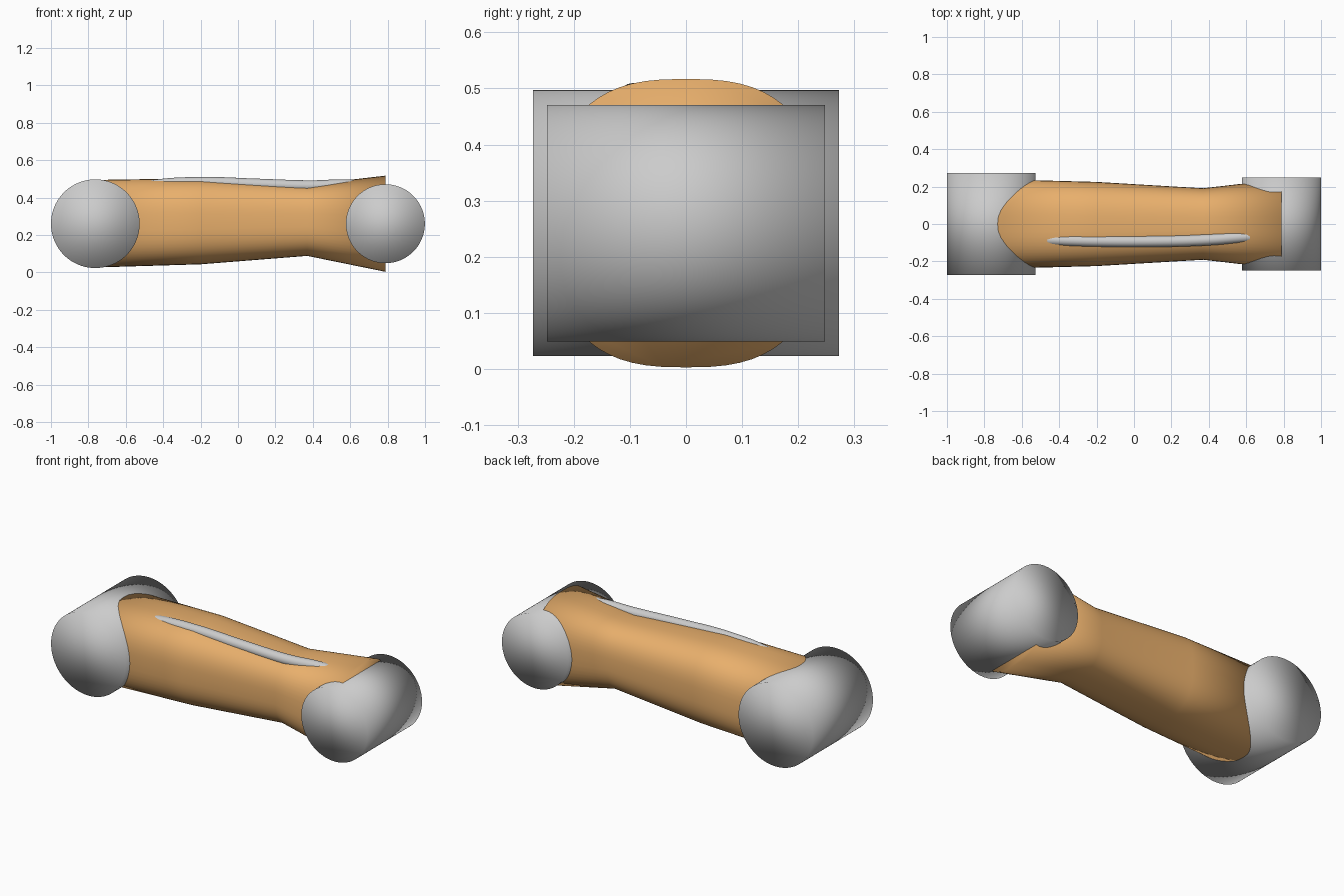
import bpy, bmesh, math

if "Cube" in bpy.data.objects:
    bpy.data.objects.remove(bpy.data.objects["Cube"])

# Orange paint for the arm shell
orange = bpy.data.materials.new("orange_paint")
orange.diffuse_color = (0.81, 0.43, 0.15, 1)
orange.use_nodes = True
orange.node_tree.nodes["Principled BSDF"].inputs["Base Color"].default_value = orange.diffuse_color


def smooth(mesh):
    for p in mesh.polygons:
        p.use_smooth = True


def joint(name, x, radius, half_width):
    bpy.ops.mesh.primitive_cylinder_add(vertices=96, radius=radius, depth=2 * half_width,
                                        location=(x, 0, 0.26), rotation=(math.pi / 2, 0, 0))
    ob = bpy.context.object
    ob.name = name
    smooth(ob.data)


def power(v, n):
    return math.copysign(abs(v) ** (2 / n), v)


def arm_shell(name, sections, n=2.7, sides=64):
    # Loft rounded-square sections along x
    bm = bmesh.new()
    rings = []
    for x, zc, hy, hz in sections:
        ring = []
        for i in range(sides):
            a = 2 * math.pi * i / sides
            ring.append(bm.verts.new((x, hy * power(math.cos(a), n), zc + hz * power(math.sin(a), n))))
        rings.append(ring)
    for r0, r1 in zip(rings, rings[1:]):
        for i in range(sides):
            j = (i + 1) % sides
            bm.faces.new((r0[i], r0[j], r1[j], r1[i]))
    bm.faces.new(rings[0])
    bm.faces.new(rings[-1])
    bmesh.ops.recalc_face_normals(bm, faces=bm.faces)
    mesh = bpy.data.meshes.new(name)
    bm.to_mesh(mesh)
    bm.free()
    smooth(mesh)
    mesh.materials.append(orange)
    bpy.context.collection.objects.link(bpy.data.objects.new(name, mesh))


def cable(name, points, radius):
    curve = bpy.data.curves.new(name, 'CURVE')
    curve.dimensions = '3D'
    curve.bevel_depth = radius
    curve.bevel_resolution = 6
    curve.use_fill_caps = True
    spline = curve.splines.new('BEZIER')
    spline.bezier_points.add(len(points) - 1)
    for bp, co in zip(spline.bezier_points, points):
        bp.co = co
        bp.handle_left_type = bp.handle_right_type = 'AUTO'
    bpy.context.collection.objects.link(bpy.data.objects.new(name, curve))


# Joint drums at both ends
joint("large_joint", -0.763, 0.237, 0.273)
joint("small_joint", 0.788, 0.211, 0.248)

# Arm shell: x, centre z, half width, half height
arm_shell("arm_shell", [
    (-0.763, 0.260, 0.240, 0.234),
    (-0.200, 0.273, 0.225, 0.230),
    (0.370, 0.278, 0.191, 0.190),
    (0.788, 0.260, 0.240, 0.257),
])

# Cable half sunk into the top of the shell
cable("cable", [
    (-0.763, -0.07, 0.40), (-0.44, -0.085, 0.466), (-0.20, -0.092, 0.480),
    (0.10, -0.093, 0.471), (0.37, -0.086, 0.462), (0.63, -0.067, 0.463),
    (0.788, -0.06, 0.43),
], 0.03)
